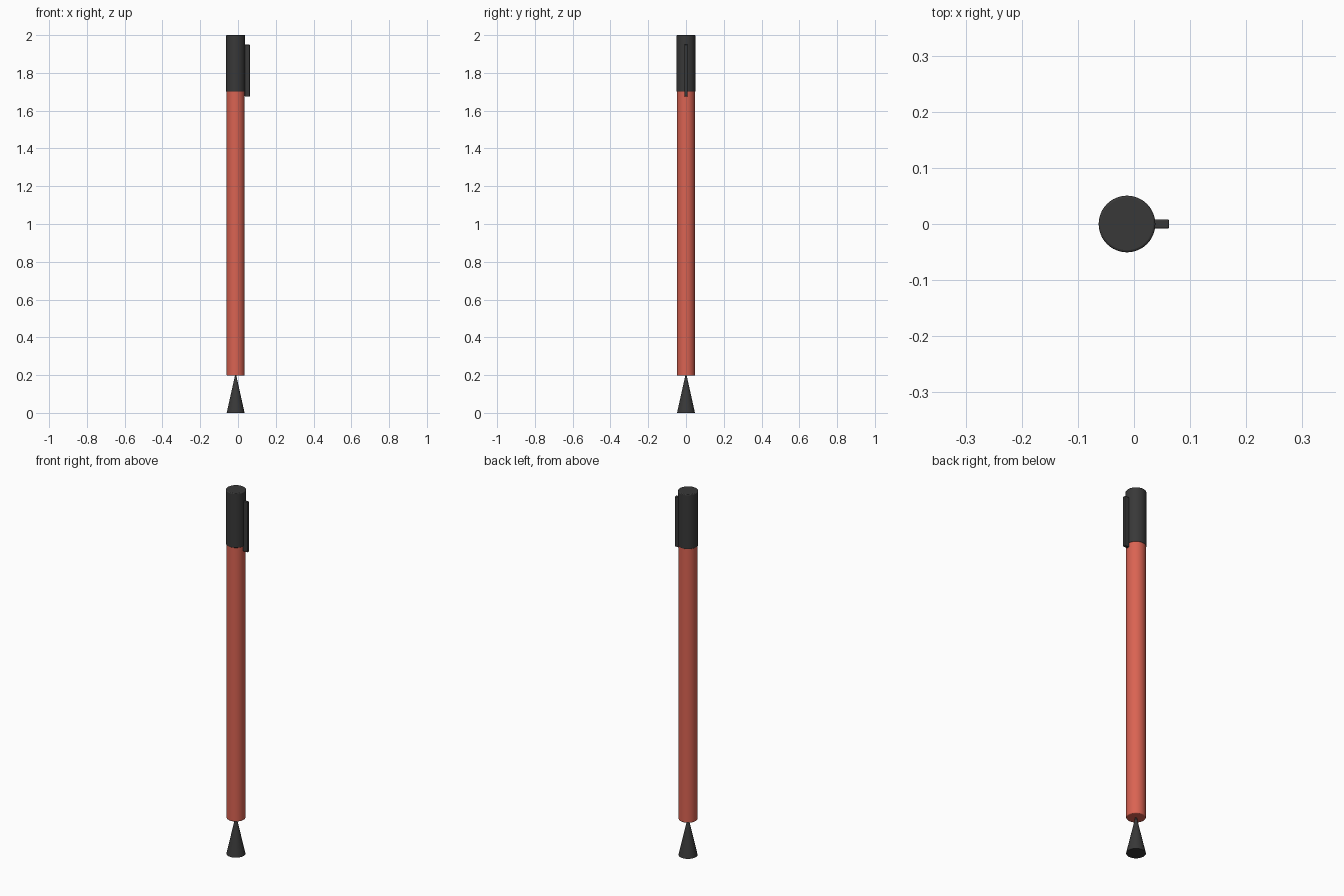
import bpy
import bmesh
import math
from mathutils import Matrix, Vector

cube = bpy.data.objects.get("Cube")
if cube:
    bpy.data.objects.remove(cube, do_unlink=True)

AXIS_X = -0.0125  # barrel axis, offset so that the clip balances it


def material(name, rgb):
    mat = bpy.data.materials.new(name)
    mat.use_nodes = True
    colour = (*rgb, 1.0)
    mat.diffuse_color = colour
    mat.node_tree.nodes["Principled BSDF"].inputs["Base Color"].default_value = colour
    return mat


def finish(bm, name, mat, bevel):
    mesh = bpy.data.meshes.new(name)
    bm.to_mesh(mesh)
    bm.free()
    mesh.materials.append(mat)
    obj = bpy.data.objects.new(name, mesh)
    bpy.context.collection.objects.link(obj)
    if bevel:
        mod = obj.modifiers.new("soft_edges", "BEVEL")
        mod.width = bevel
        mod.segments = 3
        mod.limit_method = "ANGLE"
        mod.angle_limit = math.radians(40)
    bpy.ops.object.select_all(action="DESELECT")
    obj.select_set(True)
    bpy.context.view_layer.objects.active = obj
    bpy.ops.object.shade_smooth_by_angle(angle=math.radians(40))
    return obj


def tube(name, mat, bottom, top, r_bottom, r_top, bevel=0.0):
    bm = bmesh.new()
    place = Matrix.Translation((AXIS_X, 0, (bottom + top) / 2))
    bmesh.ops.create_cone(bm, cap_ends=True, segments=48, radius1=r_bottom,
                          radius2=r_top, depth=top - bottom, matrix=place)
    return finish(bm, name, mat, bevel)


def box(name, mat, low, high, bevel):
    low, high = Vector(low), Vector(high)
    bm = bmesh.new()
    place = Matrix.Translation((low + high) / 2) @ Matrix.Diagonal((*(high - low), 1))
    bmesh.ops.create_cube(bm, size=1, matrix=place)
    return finish(bm, name, mat, bevel)


red = material("red_plastic", (0.7, 0.125, 0.085))
black = material("black_plastic", (0.04, 0.04, 0.04))

# Flared tip, barrel and cap stacked on one axis
tube("tip", black, 0, 0.2, 0.0475, 0.003)
tube("barrel", red, 0.197, 1.71, 0.0475, 0.0475, 0.004)
tube("cap", black, 1.7, 2.0, 0.0505, 0.0505, 0.004)

# Pocket clip on the left side
box("clip", black, (0.0355, -0.008, 1.675), (0.0628, 0.008, 1.95), 0.003)
